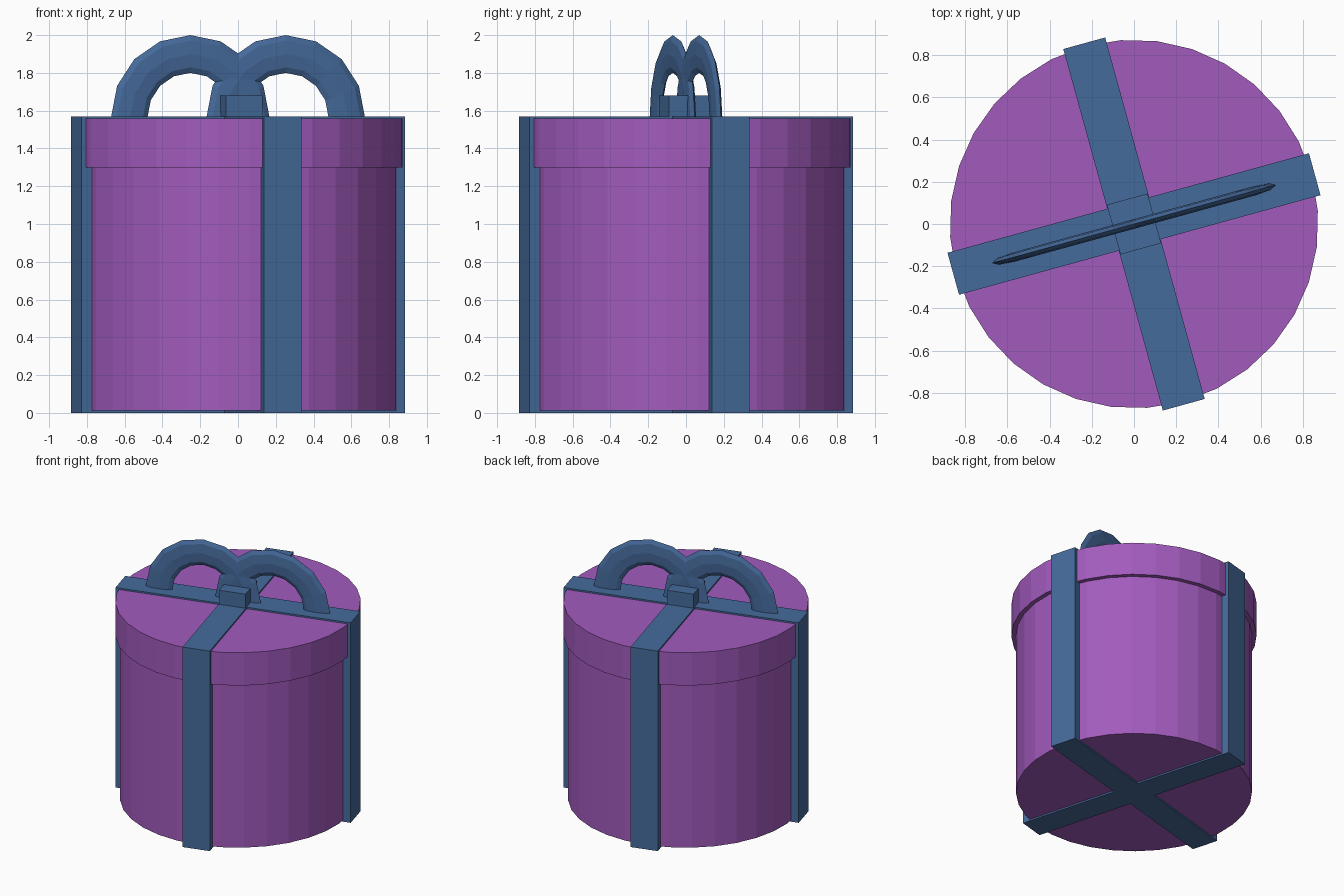
import bpy, bmesh, math
from mathutils import Matrix, Vector

if "Cube" in bpy.data.objects:
    bpy.data.objects.remove(bpy.data.objects["Cube"])

TURN = Matrix.Rotation(math.radians(15.4), 4, 'Z')   # whole gift is turned a little


def material(name, rgb):
    m = bpy.data.materials.new(name)
    m.diffuse_color = (*rgb, 1)
    m.use_nodes = True
    m.node_tree.nodes["Principled BSDF"].inputs["Base Color"].default_value = m.diffuse_color
    return m


PURPLE = material("purple paper", (0.36, 0.105, 0.51))
BLUE = material("blue ribbon", (0.06, 0.145, 0.33))


def finish(name, bm, mat):
    bmesh.ops.recalc_face_normals(bm, faces=bm.faces)
    bm.transform(TURN)
    me = bpy.data.meshes.new(name)
    bm.to_mesh(me)
    bm.free()
    me.materials.append(mat)
    ob = bpy.data.objects.new(name, me)
    bpy.context.collection.objects.link(ob)


def drum(name, r, z0, z1):
    bm = bmesh.new()
    bmesh.ops.create_cone(bm, cap_ends=True, segments=32, radius1=r, radius2=r, depth=z1 - z0,
                          matrix=Matrix.Translation((0, 0, (z0 + z1) / 2)))
    finish(name, bm, PURPLE)


# round box and its lid
drum("box_body", 0.84, 0.012, 1.35)
drum("box_lid", 0.873, 1.30, 1.558)

# crossed ribbon: plus-shaped profile pulled up the full height
L, W, TOP = 0.888, 0.103, 1.57
arm = [(L, -W, 0), (L, W, 0), (W, W, 0)]
bm = bmesh.new()
verts = []
for k in range(4):
    rot = Matrix.Rotation(k * math.pi / 2, 3, 'Z')
    verts += [bm.verts.new(rot @ Vector(p)) for p in arm]
base = bm.faces.new(verts)
ext = bmesh.ops.extrude_face_region(bm, geom=[base], use_keep_orig=True)
bmesh.ops.translate(bm, vec=(0, 0, TOP),
                    verts=[v for v in ext["geom"] if isinstance(v, bmesh.types.BMVert)])
finish("crossed_ribbon", bm, BLUE)

# knot block
bm = bmesh.new()
bmesh.ops.create_cube(bm, size=1, matrix=Matrix.Translation((0, 0, 1.61))
                      @ Matrix.Diagonal((0.2, 0.244, 0.14, 1)))
finish("bow_knot", bm, BLUE)

# two flattened half-ring bow loops, overlapping at the knot
R, r, FLAT, N, M = 0.335, 0.10, 0.022, 16, 8
for name, cx in (("bow_loop_left", -0.262), ("bow_loop_right", 0.262)):
    bm = bmesh.new()
    rings = []
    for i in range(N // 2 + 1):
        a = 2 * math.pi * i / N
        ring = []
        for j in range(M):
            b = 2 * math.pi * j / M
            d = R + r * math.cos(b)
            ring.append(bm.verts.new((cx + d * math.cos(a), FLAT * math.sin(b),
                                      TOP - 0.005 + d * math.sin(a))))
        rings.append(ring)
    for p, q in zip(rings, rings[1:]):
        for j in range(M):
            k = (j + 1) % M
            bm.faces.new((p[j], p[k], q[k], q[j]))
    bm.faces.new(rings[0])
    bm.faces.new(rings[-1])
    finish(name, bm, BLUE)
